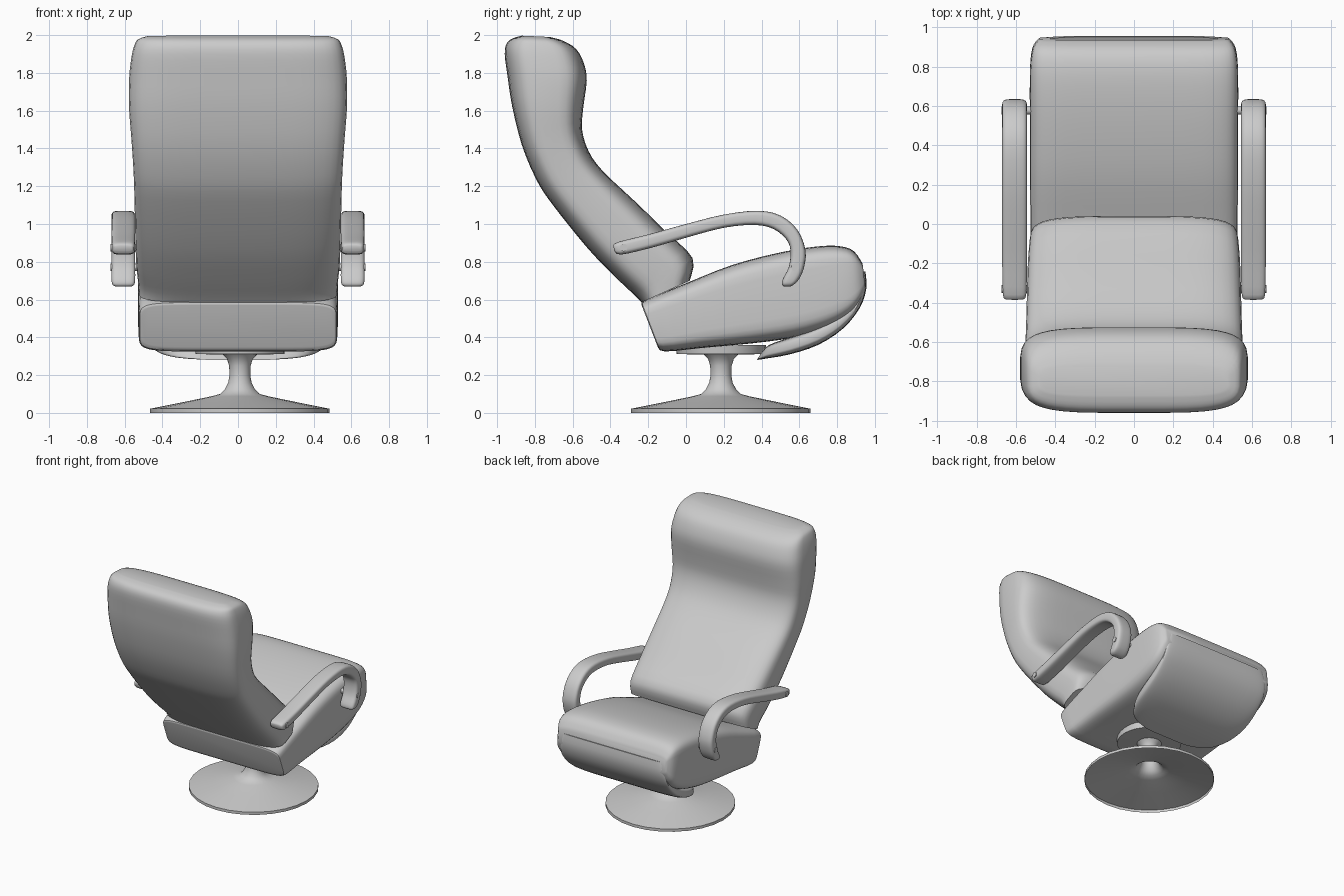
import bpy, bmesh, math
from mathutils import Vector

if "Cube" in bpy.data.objects:
    bpy.data.objects.remove(bpy.data.objects["Cube"])


def finish(name, bm, angle=40):
    bmesh.ops.recalc_face_normals(bm, faces=bm.faces)
    me = bpy.data.meshes.new(name)
    bm.to_mesh(me)
    bm.free()
    ob = bpy.data.objects.new(name, me)
    bpy.context.collection.objects.link(ob)
    bpy.ops.object.select_all(action='DESELECT')
    ob.select_set(True)
    bpy.context.view_layer.objects.active = ob
    bpy.ops.object.shade_smooth_by_angle(angle=math.radians(angle))
    return ob


def smooth_rows(rows, steps):
    # Catmull-Rom interpolation through the stations
    out = []
    for i in range(len(rows) - 1):
        a, b = rows[max(i - 1, 0)], rows[i]
        c, d = rows[i + 1], rows[min(i + 2, len(rows) - 1)]
        for s in range(steps):
            t = s / steps
            out.append([0.5 * (2 * q + (r - p) * t + (2 * p - 5 * q + 4 * r - u) * t * t
                               + (3 * q - p - 3 * r + u) * t ** 3)
                        for p, q, r, u in zip(a, b, c, d)])
    return out + [list(rows[-1])]


def loft(name, rows, n, cx=0.0, segs=40, steps=3):
    # each station: outer y, z, inner y, z, half width; superellipse section
    bm = bmesh.new()
    rings = []
    for oy, oz, iy, iz, w in smooth_rows(rows, steps):
        o, i = Vector((0, oy, oz)), Vector((0, iy, iz))
        ring = []
        for k in range(segs):
            a = 2 * math.pi * (k + 0.5) / segs
            u = math.copysign(abs(math.cos(a)) ** (2 / n), math.cos(a))
            v = math.copysign(abs(math.sin(a)) ** (2 / n), math.sin(a))
            p = o.lerp(i, 0.5 + 0.5 * v)
            ring.append(bm.verts.new((cx + w * u, p.y, p.z)))
        rings.append(ring)
    for r0, r1 in zip(rings, rings[1:]):
        for k in range(segs):
            j = (k + 1) % segs
            bm.faces.new((r0[k], r0[j], r1[j], r1[k]))
    bm.faces.new(rings[0])
    bm.faces.new(rings[-1])
    return finish(name, bm)


# Backrest with headrest bulge
loft("backrest", [
    (-.235, .585, .02, .70, .525), (-.275, .625, .035, .82, .53),
    (-.37, .715, -.10, .955, .54), (-.52, .87, -.27, 1.12, .545),
    (-.72, 1.12, -.44, 1.28, .55), (-.80, 1.25, -.515, 1.385, .555),
    (-.87, 1.42, -.55, 1.50, .565), (-.92, 1.62, -.543, 1.62, .578),
    (-.945, 1.78, -.525, 1.76, .577), (-.96, 1.90, -.54, 1.85, .565),
    (-.95, 1.955, -.58, 1.925, .55), (-.92, 1.982, -.65, 1.97, .53),
    (-.87, 1.997, -.72, 1.99, .48)], 4.2)

# Seat cushion
loft("seat", [
    (-.15, .35, -.235, .57, .51), (-.11, .325, -.21, .60, .525),
    (.10, .345, .02, .695, .527), (.35, .368, .25, .785, .53),
    (.58, .40, .50, .85, .53), (.75, .45, .70, .882, .53),
    (.86, .51, .82, .882, .525), (.92, .58, .89, .855, .51),
    (.95, .66, .935, .79, .48)], 7)

# Folded footrest wrapping under the seat front
loft("footrest", [
    (.375, .28, .40, .32, .22), (.42, .287, .44, .36, .36),
    (.55, .31, .55, .40, .44), (.70, .36, .68, .45, .47),
    (.83, .445, .78, .50, .475), (.92, .555, .87, .57, .475),
    (.955, .66, .90, .66, .465), (.95, .75, .90, .74, .44)], 5)

# Armrests and their pivot bolts
arm = [
    (-.385, .885, -.38, .86, .045), (-.36, .905, -.345, .838, .06),
    (-.20, .945, -.18, .875, .063), (0, 1.0, .01, .93, .063),
    (.20, 1.05, .20, .98, .063), (.38, 1.07, .36, .995, .063),
    (.50, 1.045, .46, .975, .063), (.59, .97, .53, .92, .063),
    (.633, .86, .553, .86, .063), (.625, .77, .545, .775, .063),
    (.60, .71, .513, .71, .063), (.572, .68, .508, .68, .058),
    (.55, .668, .52, .668, .04)]
for side, s in (("left", -1), ("right", 1)):
    loft(side + "_armrest", arm, 4, cx=s * .607, segs=24)
    for part, y, z in (("rear", -.33, .875), ("front", .577, .77)):
        bpy.ops.mesh.primitive_cylinder_add(
            vertices=16, radius=.02, depth=.16,
            location=(s * .594, y, z), rotation=(0, math.pi / 2, 0))
        bpy.context.object.name = f"{side}_{part}_bolt"
        bpy.ops.object.shade_smooth_by_angle()

# Hollow trumpet base, neck and swivel plate
bm = bmesh.new()
prof = [(.475, 0), (.475, .022), (.30, .057), (.15, .088), (.105, .10), (.08, .125),
        (.062, .16), (.055, .20), (.057, .25), (.068, .285), (.09, .308),
        (.235, .312), (.24, .36), (0, .36)]
vs = [bm.verts.new((r, 0, z)) for r, z in prof]
es = [bm.edges.new(p) for p in zip(vs, vs[1:])]
bmesh.ops.spin(bm, geom=vs + es, cent=(0, 0, 0), axis=(0, 0, 1),
               angle=2 * math.pi, steps=28)
bmesh.ops.remove_doubles(bm, verts=bm.verts, dist=1e-4)
base = finish("swivel_base", bm)
base.location = (.01, .185, 0)
